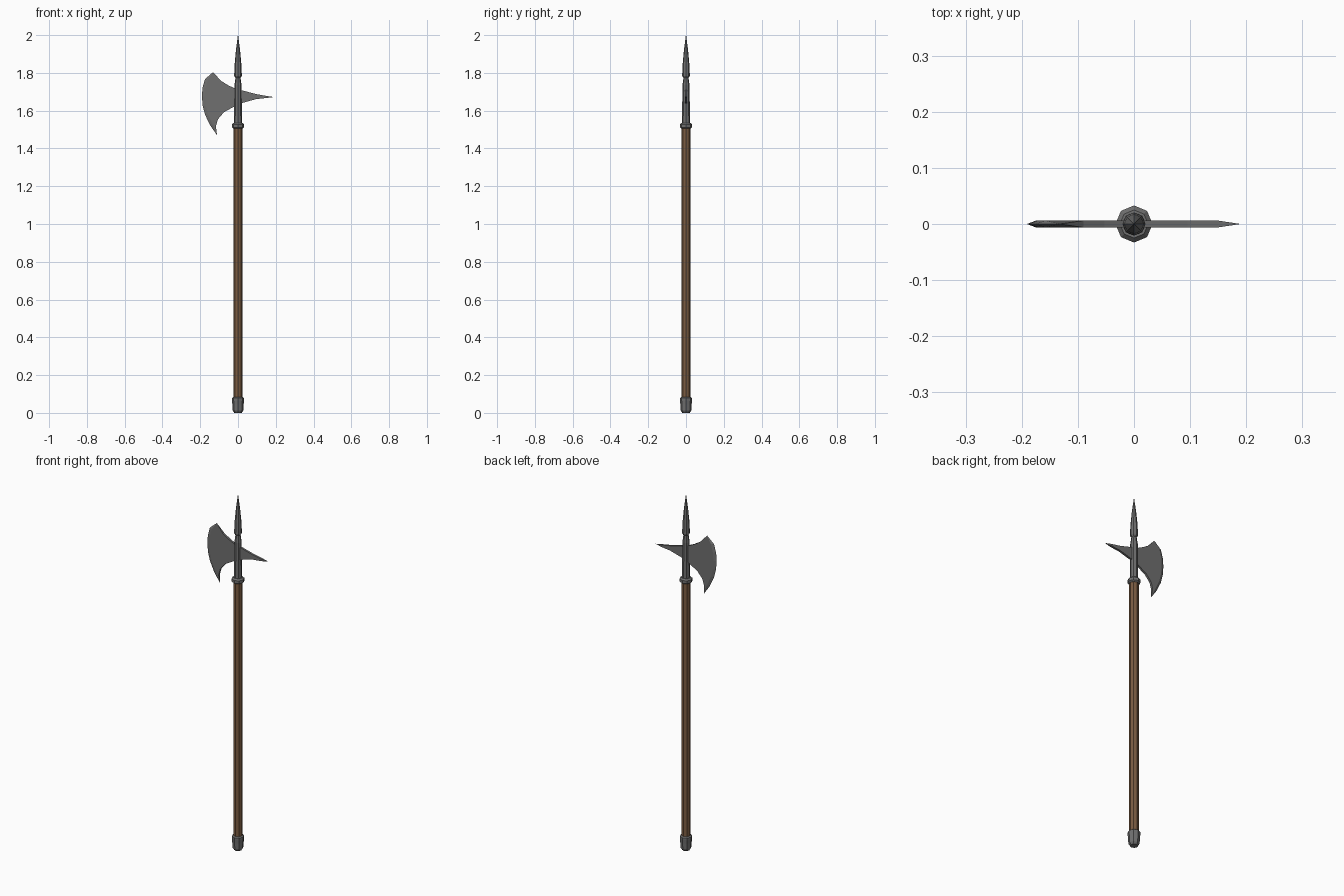
import bpy, bmesh, math

if "Cube" in bpy.data.objects:
    bpy.data.objects.remove(bpy.data.objects["Cube"])


def material(name, rgb):
    m = bpy.data.materials.new(name)
    m.diffuse_color = (*rgb, 1)
    m.use_nodes = True
    m.node_tree.nodes["Principled BSDF"].inputs["Base Color"].default_value = m.diffuse_color
    return m


steel = material("dark steel", (0.16, 0.16, 0.16))
wood = material("brown wood", (0.20, 0.108, 0.055))


def finish(name, bm, mat):
    bmesh.ops.recalc_face_normals(bm, faces=bm.faces[:])
    me = bpy.data.meshes.new(name)
    bm.to_mesh(me)
    bm.free()
    me.materials.append(mat)
    ob = bpy.data.objects.new(name, me)
    bpy.context.collection.objects.link(ob)
    return ob


def lathe(name, profile, mat, sides=8):
    """Closed octagonal turned part from (radius, z) pairs."""
    bm = bmesh.new()
    rings = []
    for r, z in profile:
        rings.append([bm.verts.new((r * math.cos(2 * math.pi * i / sides),
                                    r * math.sin(2 * math.pi * i / sides), z))
                      for i in range(sides)])
    for a, b in zip(rings, rings[1:]):
        for i in range(sides):
            j = (i + 1) % sides
            bm.faces.new((a[i], a[j], b[j], b[i]))
    bm.faces.new(rings[0])
    bm.faces.new(rings[-1])
    return finish(name, bm, mat)


# Pole parts
lathe("shaft", [(0.024, 0.03), (0.024, 1.52)], wood)
lathe("butt_cap", [(0.02, 0), (0.028, 0.012), (0.030, 0.045), (0.032, 0.066),
                   (0.032, 0.078), (0.025, 0.083)], steel)
lathe("collar", [(0.025, 1.506), (0.033, 1.512), (0.033, 1.528), (0.025, 1.536)], steel)
lathe("socket", [(0.021, 1.53), (0.019, 1.735), (0.013, 1.775), (0.013, 1.79)], steel)
lathe("spear_point", [(0.014, 1.774), (0.0205, 1.784), (0.0175, 1.85),
                      (0.011, 1.92), (0.0006, 2.0)], steel)

# Axe blade and rear spike: flat plate tapering to a sharp edge and point
T = 0.006
edge = [(-.132, 1.804), (-.175, 1.767), (-.188, 1.72), (-.191, 1.675), (-.187, 1.627),
        (-.175, 1.58), (-.148, 1.523), (-.111, 1.47)]
bevel = [(x + .016, z) for x, z in edge[1:-1]]
lower = [(-.117, 1.518), (-.106, 1.555), (-.074, 1.592), (-.02, 1.622), (.02, 1.64),
         (.095, 1.661), (.15, 1.667)]
upper = [(.15, 1.678), (.095, 1.688), (.02, 1.708), (-.02, 1.719), (-.053, 1.735),
         (-.09, 1.758)]
bm = bmesh.new()
edge_v = [bm.verts.new((x, 0, z)) for x, z in edge]
tip = bm.verts.new((.19, 0, 1.672))
rims = []
for y in (-T, T):
    bev, low, up = ([bm.verts.new((x, y, z)) for x, z in pts]
                    for pts in (bevel, lower, upper))
    bm.faces.new([edge_v[0]] + bev + [edge_v[-1]] + low + up)
    bm.faces.new((low[-1], tip, up[0]))
    chain = [edge_v[0]] + bev + [edge_v[-1]]
    for i in range(len(edge_v) - 1):
        quad = [edge_v[i], edge_v[i + 1], chain[i + 1], chain[i]]
        bm.faces.new(list(dict.fromkeys(quad)))
    rims.append((low, up))
(lo_a, up_a), (lo_b, up_b) = rims
for a, b in ((lo_a, lo_b), (up_a, up_b)):
    for i in range(len(a) - 1):
        bm.faces.new((a[i], a[i + 1], b[i + 1], b[i]))
for end, a, b in ((edge_v[-1], lo_a[0], lo_b[0]), (tip, lo_a[-1], lo_b[-1]),
                  (tip, up_a[0], up_b[0]), (edge_v[0], up_a[-1], up_b[-1])):
    bm.faces.new((end, a, b))
finish("axe_blade_and_spike", bm, steel)
